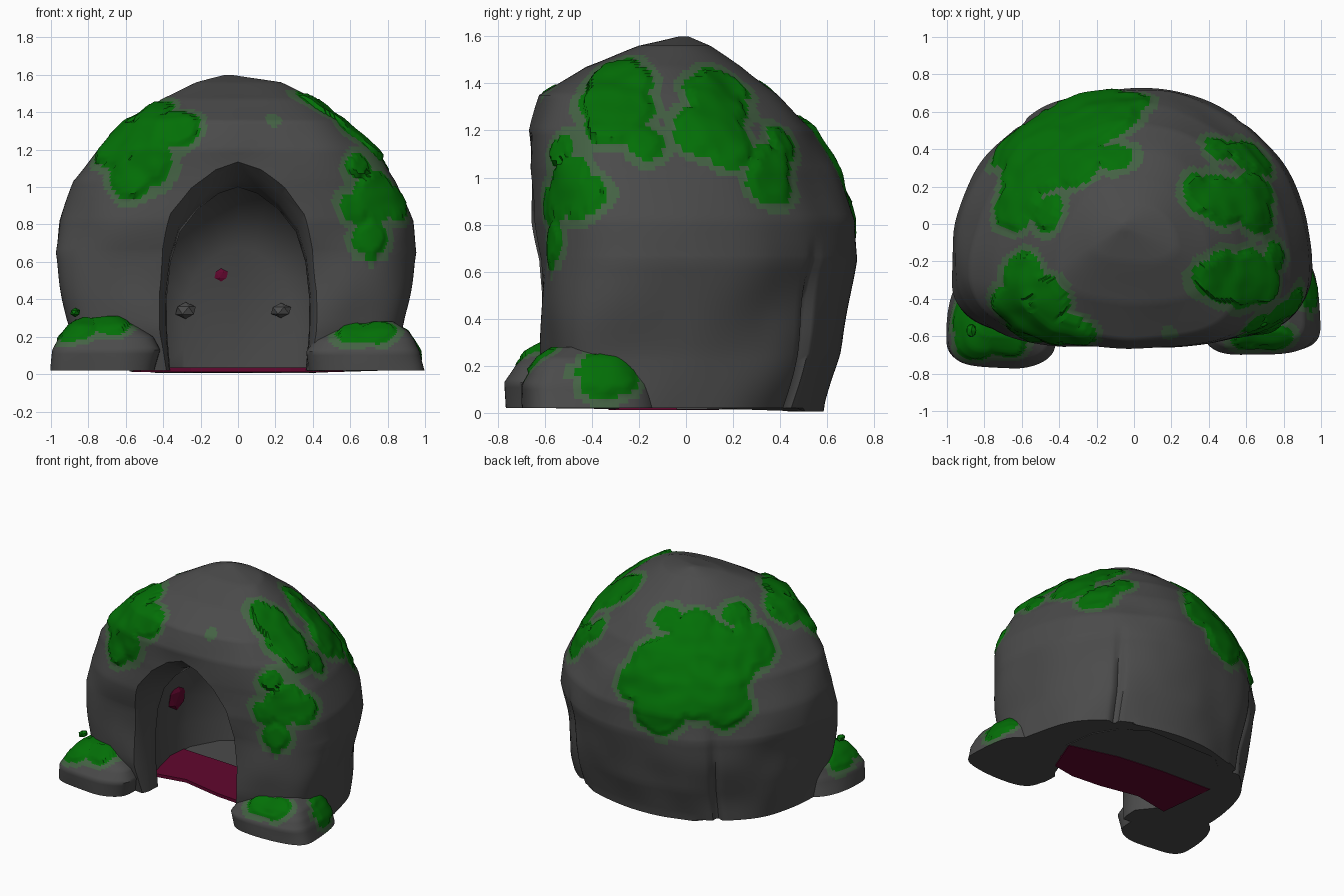
import bpy, bmesh, math
from mathutils import Vector, noise, kdtree

cube = bpy.data.objects.get("Cube")
if cube:
    bpy.data.objects.remove(cube, do_unlink=True)


def material(name, rgb):
    m = bpy.data.materials.new(name)
    m.use_nodes = True
    m.diffuse_color = (*rgb, 1)
    shader = m.node_tree.nodes["Principled BSDF"]
    shader.inputs["Base Color"].default_value = (*rgb, 1)
    shader.inputs["Roughness"].default_value = 0.9
    return m


stone = material("stone_grey", (0.07, 0.07, 0.07))
moss = material("moss_green", (0.001, 0.16, 0.002))
fringe = material("moss_fringe", (0.058, 0.122, 0.058))
floor_red = material("floor_crimson", (0.12, 0.002, 0.027))


def make_object(name, bm, mats):
    bmesh.ops.recalc_face_normals(bm, faces=bm.faces)
    mesh = bpy.data.meshes.new(name)
    bm.to_mesh(mesh)
    bm.free()
    ob = bpy.data.objects.new(name, mesh)
    bpy.context.collection.objects.link(ob)
    for m in mats:
        mesh.materials.append(m)
    return ob


def activate(ob):
    bpy.ops.object.select_all(action="DESELECT")
    ob.select_set(True)
    bpy.context.view_layer.objects.active = ob


def smooth(ob, degrees=45):
    activate(ob)
    bpy.ops.object.shade_smooth_by_angle(angle=math.radians(degrees))


def loft(bm, rings):
    """Skin a list of closed rings and cap both ends."""
    loops = [[bm.verts.new(p) for p in ring] for ring in rings]
    n = len(loops[0])
    for a, b in zip(loops, loops[1:]):
        for i in range(n):
            j = (i + 1) % n
            bm.faces.new((a[i], a[j], b[j], b[i]))
    bm.faces.new(loops[0])
    bm.faces.new(loops[-1])


def power(v, e):
    return math.copysign(abs(v) ** e, v)


def boulder(bm, levels, sides, steps, front_n, top_n, back_n, rough, folds=False):
    """Stack rounded rings; each level is z, left x, right x, front y, back y."""
    rings = []
    for a, b in zip(levels, levels[1:]):
        last = b is levels[-1]
        for k in range(steps + last):
            z, x0, x1, y0, y1 = (p + (q - p) * k / steps for p, q in zip(a, b))
            cx, cy = (x0 + x1) / 2, y0 + (y1 - y0) * 0.3
            low = max(0, 1 - z / 0.75) if folds else 0
            # the front gets rounder towards the top
            front = front_n + (top_n - front_n) * min(1, max(0, (z - 0.4) / 0.6))
            ring = []
            for i in range(sides):
                t = math.tau * i / sides
                c, s = math.cos(t), math.sin(t)
                e = 2 / (back_n + 0.25 * low if s > 0 else front)
                x = cx + power(c, e) * (x1 - x0) / 2
                y = cy + power(s, e) * ((y1 - cy) if s > 0 else (cy - y0))
                # vertical folds in the two back corners
                if low and s > 0:
                    d = abs(c) - 0.6
                    fold = min(1, low * 2) * 0.045 * math.exp(-(d / 0.022) ** 2)
                    x, y = cx + (x - cx) * (1 - fold), cy + (y - cy) * (1 - fold)
                n = noise.noise(Vector((x, y, z)) * 3.2) * rough
                ring.append((x + c * n, y + s * n, z))
            rings.append(ring)
    loft(bm, rings)


def grow_moss(bm, blobs, thickness):
    """Colour faces near the blob centres and puff them out a little."""
    bm.normal_update()
    tree = kdtree.KDTree(len(bm.verts))
    for i, v in enumerate(bm.verts):
        tree.insert(v.co, i)
    tree.balance()
    spots = [(tree.find(b[:3])[0].copy(), b[3]) for b in blobs]

    def cover(p):
        return max(r - (p - c).length for c, r in spots) + 0.03 * noise.noise(p * 7)

    for f in bm.faces:
        e = cover(f.calc_center_median())
        f.material_index = 1 if e > 0 else 2 if e > -0.042 else 0
    moves = [(v, v.normal * thickness * (0.7 + 0.7 * noise.noise(v.co * 9)))
             for v in bm.verts if cover(v.co) > 0.02]
    for v, d in moves:
        v.co += d


# Main rock dome
bm = bmesh.new()
boulder(bm, [
    (0.02, -0.88, 0.86, -0.58, 0.58), (0.25, -0.91, 0.88, -0.62, 0.65),
    (0.65, -0.98, 0.95, -0.63, 0.73), (0.82, -0.95, 0.93, -0.66, 0.72),
    (1.03, -0.88, 0.85, -0.67, 0.64), (1.2, -0.74, 0.73, -0.67, 0.54),
    (1.35, -0.59, 0.57, -0.62, 0.39), (1.47, -0.42, 0.4, -0.43, 0.24),
    (1.56, -0.22, 0.22, -0.2, 0.1), (1.6, -0.07, -0.03, -0.03, 0.01)],
    240, 9, 3.4, 2.3, 2.05, 0.025, True)
grow_moss(bm, [
    # broad patch on the back right shoulder
    (-0.48, 0.33, 1.15, 0.26), (-0.2, 0.55, 1.1, 0.23), (-0.58, 0.1, 1.17, 0.18),
    (-0.03, 0.63, 0.98, 0.13), (-0.1, 0.35, 1.35, 0.1), (-0.3, 0.32, 1.3, 0.16),
    (-0.25, 0.66, 0.86, 0.2), (-0.62, 0.42, 0.9, 0.17), (-0.45, 0.55, 0.95, 0.18),
    (-0.45, 0.05, 1.35, 0.1),
    # front right shoulder
    (-0.45, -0.5, 1.25, 0.15), (-0.34, -0.52, 1.28, 0.13), (-0.58, -0.42, 1.18, 0.16),
    (-0.57, -0.56, 1.05, 0.12), (-0.45, -0.58, 1.15, 0.13), (-0.56, -0.3, 1.28, 0.14),
    (-0.45, -0.38, 1.37, 0.12),
    # left shoulder
    (0.47, 0.13, 1.33, 0.16), (0.6, 0.1, 1.2, 0.16), (0.67, 0.18, 1.14, 0.12),
    (0.37, 0.17, 1.4, 0.12), (0.65, 0.05, 1.15, 0.1),
    (0.46, -0.28, 1.38, 0.15), (0.56, -0.3, 1.28, 0.16), (0.66, -0.3, 1.17, 0.13),
    (0.74, -0.18, 1.12, 0.09), (0.38, -0.28, 1.45, 0.1),
    (0.46, 0.42, 1.15, 0.09), (0.58, 0.4, 1.08, 0.1), (0.68, 0.38, 1.01, 0.12),
    # front left edge
    (0.72, -0.52, 0.97, 0.14), (0.85, -0.44, 0.91, 0.1), (0.7, -0.58, 0.73, 0.1),
    (0.63, -0.58, 0.9, 0.09), (0.63, -0.52, 1.1, 0.08), (0.17, -0.58, 1.36, 0.01)], 0.02)
for v in bm.verts:
    if v.co.z < 0.03 and v.co.y > 0.5:
        v.co.z -= 0.015
dome = make_object("rock_dome", bm, [stone, moss, fringe])

# Pointed arch cavity: a narrow mouth opening into a wider chamber
half = [(1.0, -0.1), (1.0, 0.0), (1.05, 0.2), (1.06, 0.4), (1.0, 0.6), (0.86, 0.76),
        (0.6, 0.88), (0.29, 0.965)]
arch = half + [(0, 1)] + [(-x, z) for x, z in reversed(half)]
bm = bmesh.new()
loft(bm, [[(w * x, y, h * z) for x, z in arch] for y, w, h in [
    (-0.95, 0.5, 1.24), (-0.68, 0.43, 1.15), (-0.6, 0.39, 1.09), (-0.52, 0.365, 1.04),
    (-0.42, 0.36, 1.0), (-0.36, 0.41, 1.01), (-0.26, 0.49, 1.04), (0.0, 0.55, 1.06),
    (0.2, 0.53, 1.0), (0.4, 0.42, 0.85), (0.5, 0.28, 0.68)]])
cutter = make_object("cavity_cutter", bm, [stone])
cutter.hide_render = True
cut = dome.modifiers.new("cavity", "BOOLEAN")
cut.operation, cut.solver, cut.object = "DIFFERENCE", "EXACT", cutter
activate(dome)
bpy.ops.object.modifier_apply(modifier=cut.name)
bpy.data.objects.remove(cutter, do_unlink=True)
smooth(dome)

# Low boulders flanking the mouth
feet = {
    "right_foot_rock": (
        [(0.02, -1.0, -0.44, -0.75, -0.2), (0.13, -0.98, -0.42, -0.76, -0.2),
         (0.2, -0.94, -0.46, -0.72, -0.22), (0.25, -0.89, -0.54, -0.68, -0.28),
         (0.3, -0.82, -0.62, -0.6, -0.35)],
        [(-0.86, -0.63, 0.24, 0.12), (-0.68, -0.62, 0.29, 0.12), (-0.92, -0.5, 0.22, 0.1)]),
    "left_foot_rock": (
        [(0.02, 0.39, 1.0, -0.69, -0.12), (0.12, 0.38, 0.98, -0.7, -0.13),
         (0.18, 0.42, 0.95, -0.67, -0.16), (0.23, 0.5, 0.91, -0.63, -0.22),
         (0.28, 0.58, 0.82, -0.55, -0.3)],
        [(0.62, -0.62, 0.24, 0.09), (0.75, -0.61, 0.23, 0.09), (0.94, -0.32, 0.17, 0.12)]),
}
for name, (levels, blobs) in feet.items():
    bm = bmesh.new()
    boulder(bm, levels, 96, 5, 3.2, 3.2, 2.6, 0.03)
    grow_moss(bm, blobs, 0.015)
    smooth(make_object(name, bm, [stone, moss, fringe]))


# Cave floor, crimson at the front and stone behind
def slab(name, outline, z0, z1, mat):
    bm = bmesh.new()
    loft(bm, [[(x, y, z) for x, y in outline] for z in (z0, z1)])
    return make_object(name, bm, [mat])


slab("front_floor", [(-0.52, -0.3), (-0.25, -0.25), (0.05, -0.31), (0.28, -0.33), (0.46, -0.3),
                     (0.57, -0.02), (0.2, 0.08), (-0.15, 0.12), (-0.57, 0.14)], 0.012, 0.035, floor_red)
slab("back_floor", [(-0.58, 0.05), (0.58, -0.04), (0.55, 0.2), (0.43, 0.4), (0.28, 0.52),
                    (-0.28, 0.52), (-0.43, 0.4), (-0.55, 0.2)], 0.015, 0.03, stone)


# Small stones and stains
def pebble(name, at, size, mat):
    bm = bmesh.new()
    bmesh.ops.create_icosphere(bm, subdivisions=1, radius=1)
    for v in bm.verts:
        v.co = Vector(at) + Vector(a * b for a, b in zip(v.co, size))
    return make_object(name, bm, [mat])


pebble("moss_pebble", (-0.87, -0.57, 0.33), (0.03, 0.04, 0.025), moss)
pebble("back_wall_stain", (-0.09, 0.5, 0.53), (0.04, 0.01, 0.035), floor_red)
pebble("side_wall_stain", (-0.57, 0.1, 0.43), (0.03, 0.1, 0.1), floor_red)
pebble("inner_pebble_right", (-0.28, 0.47, 0.34), (0.06, 0.05, 0.045), stone)
pebble("inner_pebble_left", (0.23, 0.47, 0.34), (0.06, 0.05, 0.04), stone)
